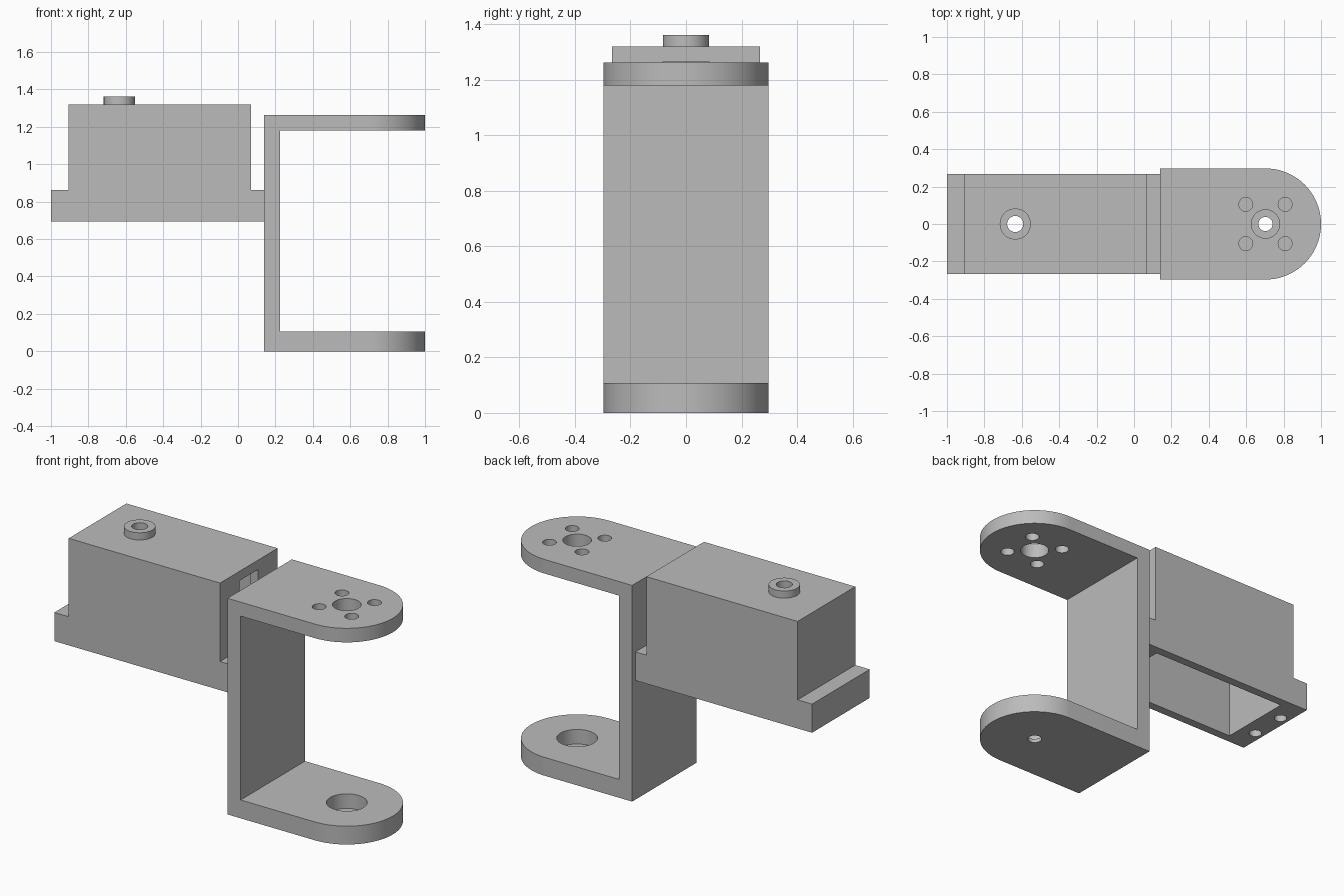
import bpy, math
from mathutils import Vector

cube = bpy.data.objects.get("Cube")
if cube:
    bpy.data.objects.remove(cube)

grey = bpy.data.materials.new("plain grey")
grey.use_nodes = True
GREY = (0.5, 0.5, 0.5, 1)
grey.diffuse_color = GREY
grey.node_tree.nodes["Principled BSDF"].inputs["Base Color"].default_value = GREY


def prism(name, profile, direction):
    """Closed solid swept from a flat profile along a direction."""
    n = len(profile)
    base = [Vector(p) for p in profile]
    verts = base + [p + Vector(direction) for p in base]
    faces = [tuple(range(n)), tuple(range(2 * n - 1, n - 1, -1))]
    faces += [((i + 1) % n, i, i + n, (i + 1) % n + n) for i in range(n)]
    mesh = bpy.data.meshes.new(name)
    mesh.from_pydata(verts, [], faces)
    mesh.materials.append(grey)
    obj = bpy.data.objects.new(name, mesh)
    bpy.context.collection.objects.link(obj)
    bpy.context.view_layer.objects.active = obj
    bpy.ops.object.select_all(action='DESELECT')
    obj.select_set(True)
    bpy.ops.object.mode_set(mode='EDIT')
    bpy.ops.mesh.select_all(action='SELECT')
    bpy.ops.mesh.normals_make_consistent(inside=False)
    bpy.ops.object.mode_set(mode='OBJECT')
    return obj


def box(name, x0, x1, y0, y1, z0, z1):
    return prism(name, [(x0, y0, z0), (x1, y0, z0), (x1, y1, z0), (x0, y1, z0)],
                 (0, 0, z1 - z0))


def cylinder(name, x, y, r, z0, z1, sides=48):
    ring = [math.tau * i / sides for i in range(sides)]
    return prism(name, [(x + r * math.cos(a), y + r * math.sin(a), z0) for a in ring],
                 (0, 0, z1 - z0))


def combine(target, tool, operation='DIFFERENCE'):
    """Apply a boolean and remove the tool object."""
    mod = target.modifiers.new("cut", 'BOOLEAN')
    mod.operation, mod.object, mod.solver = operation, tool, 'EXACT'
    bpy.context.view_layer.objects.active = target
    bpy.ops.object.modifier_apply(modifier=mod.name)
    bpy.data.objects.remove(tool)


def finish(obj):
    bpy.ops.object.select_all(action='DESELECT')
    obj.select_set(True)
    bpy.context.view_layer.objects.active = obj
    bpy.ops.object.shade_smooth_by_angle(angle=math.radians(30))


# Housing: T-shaped side profile with a flange at each end
W, BASE, STEP, TOP = 0.266, 0.695, 0.862, 1.32
L, R = -0.907, 0.07
side = [(-1, BASE), (0.14, BASE), (0.14, STEP), (R, STEP),
        (R, TOP), (L, TOP), (L, STEP), (-1, STEP)]
housing = prism("housing", [(x, -W, z) for x, z in side], (0, 2 * W, 0))

# Shaft boss on the lid
combine(housing, cylinder("boss", -0.635, 0, 0.083, TOP - 0.02, 1.362), 'UNION')

# Hollow inside, cable slot, shaft hole and blind screw holes
WALL = 0.05
combine(housing, box("cavity", L + WALL, R - WALL, WALL - W, W - WALL, 0.5, TOP - WALL))
combine(housing, box("cable_slot", R - 0.1, R + 0.05, -0.085, 0.085, 1.1, 1.265))
combine(housing, cylinder("shaft_hole", -0.635, 0, 0.043, 1.2, 1.5))
for x in (-0.948, 0.105):
    for y in (-0.106, 0.106):
        combine(housing, cylinder("screw_hole", x, y, 0.034, 0.6, BASE + 0.11, 32))
finish(housing)

# Bracket: round-ended block opened out into a C
RAD, CX = 0.297, 0.703
arc = [math.radians(-90 + 180 * i / 40) for i in range(41)]
outline = [(0.14, RAD, 0), (0.14, -RAD, 0)]
outline += [(CX + RAD * math.cos(a), RAD * math.sin(a), 0) for a in arc]
bracket = prism("bracket", outline, (0, 0, 1.262))
combine(bracket, box("opening", 0.225, 1.2, -0.5, 0.5, 0.107, 1.18))

# Upper arm: shaft hole ringed by four screw holes
combine(bracket, cylinder("upper_hole", CX, 0, 0.076, 1.1, 1.4))
for sx in (-0.105, 0.105):
    for y in (-0.105, 0.105):
        combine(bracket, cylinder("horn_hole", CX + sx, y, 0.037, 1.1, 1.4, 32))

# Lower arm: deep recess with a small through hole
combine(bracket, cylinder("recess", CX, 0, 0.108, 0.022, 0.3))
combine(bracket, cylinder("pivot_hole", CX, 0, 0.038, -0.1, 0.3, 32))
finish(bracket)
